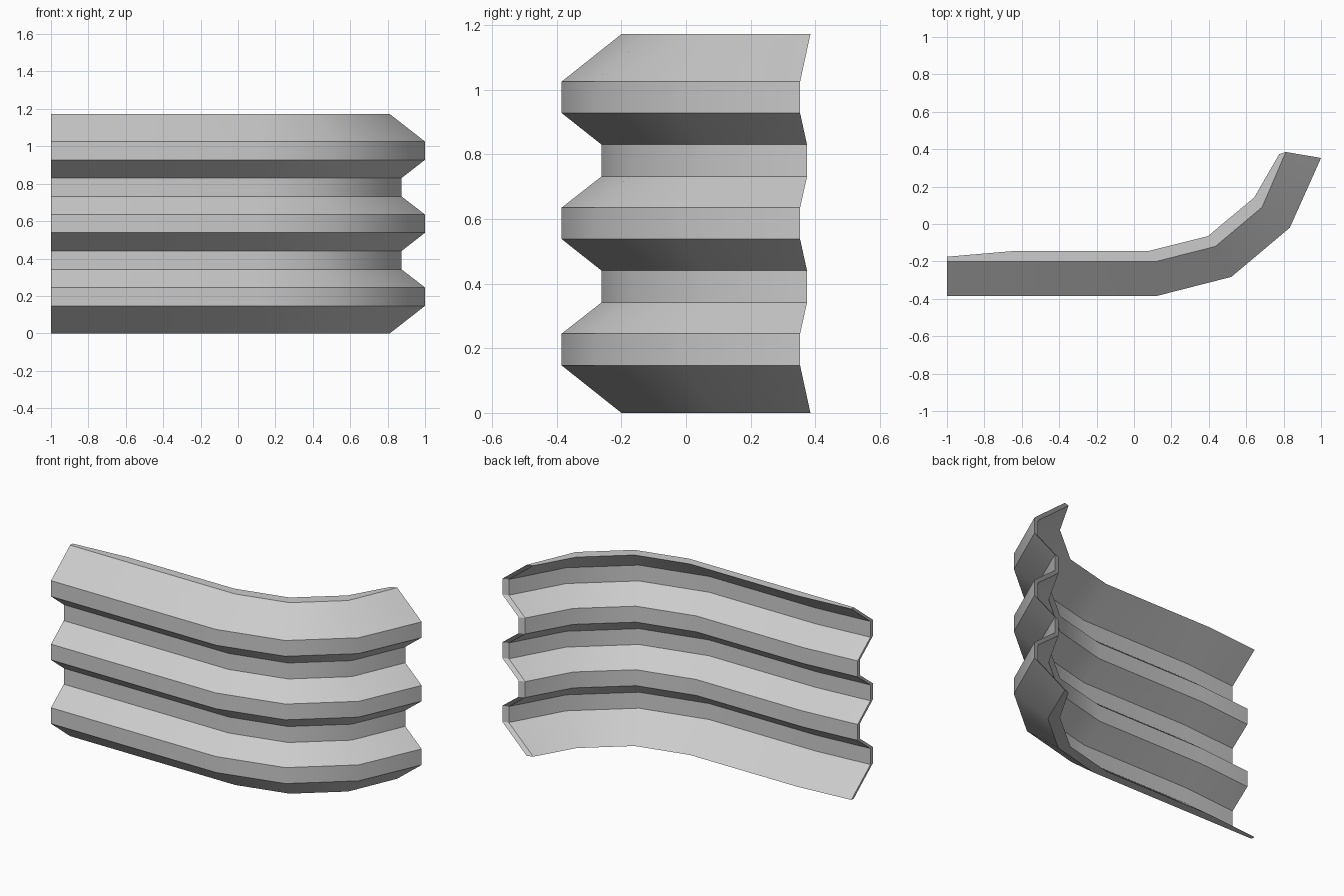
import bpy, bmesh, math
from mathutils import Vector

if "Cube" in bpy.data.objects:
    bpy.data.objects.remove(bpy.data.objects["Cube"])

# Plan paths: rail crest, rail top edge, and thickness offset to the back skin
crest = [(-1, -.385), (-.65, -.385), (.12, -.385), (.52, -.283), (.833, -.02), (1, .353)]
edge = [(-1, -.2), (-.65, -.2), (.12, -.2), (.435, -.12), (.685, .09), (.812, .385)]
back = [(0, .025), (0, .055), (-.045, .055), (-.04, .055), (-.042, .052), (-.036, -.012)]

# Corrugation: (depth from crest 0 to edge 1, height)
profile = [(1, 0), (0, .147), (0, .245), (.67, .342), (.67, .44), (0, .538),
           (0, .635), (.67, .732), (.67, .83), (0, .928), (0, 1.025), (1, 1.172)]

bm = bmesh.new()
rings = []
for c, e, b in zip(crest, edge, back):
    c, e, b = Vector(c), Vector(e), Vector(b)
    front = [bm.verts.new((*c.lerp(e, d), z)) for d, z in profile]
    rear = [bm.verts.new((*(c.lerp(e, d) + b), z)) for d, z in profile]
    rings.append((front, rear))

# Front skin, back skin, top and bottom rims
n = len(profile)
for (f0, r0), (f1, r1) in zip(rings, rings[1:]):
    loop0, loop1 = f0 + r0[::-1], f1 + r1[::-1]
    for i in range(2 * n):
        j = (i + 1) % (2 * n)
        bm.faces.new((loop0[i], loop1[i], loop1[j], loop0[j]))

# End caps
for f, r in (rings[0], rings[-1]):
    for i in range(n - 1):
        bm.faces.new((f[i], f[i + 1], r[i + 1], r[i]))

bmesh.ops.recalc_face_normals(bm, faces=bm.faces[:])
mesh = bpy.data.meshes.new("corrugated_rail")
bm.to_mesh(mesh)
bm.free()
rail = bpy.data.objects.new("corrugated_rail", mesh)
bpy.context.collection.objects.link(rail)
bpy.context.view_layer.objects.active = rail
rail.select_set(True)
bpy.ops.object.shade_smooth_by_angle(angle=math.radians(30))
